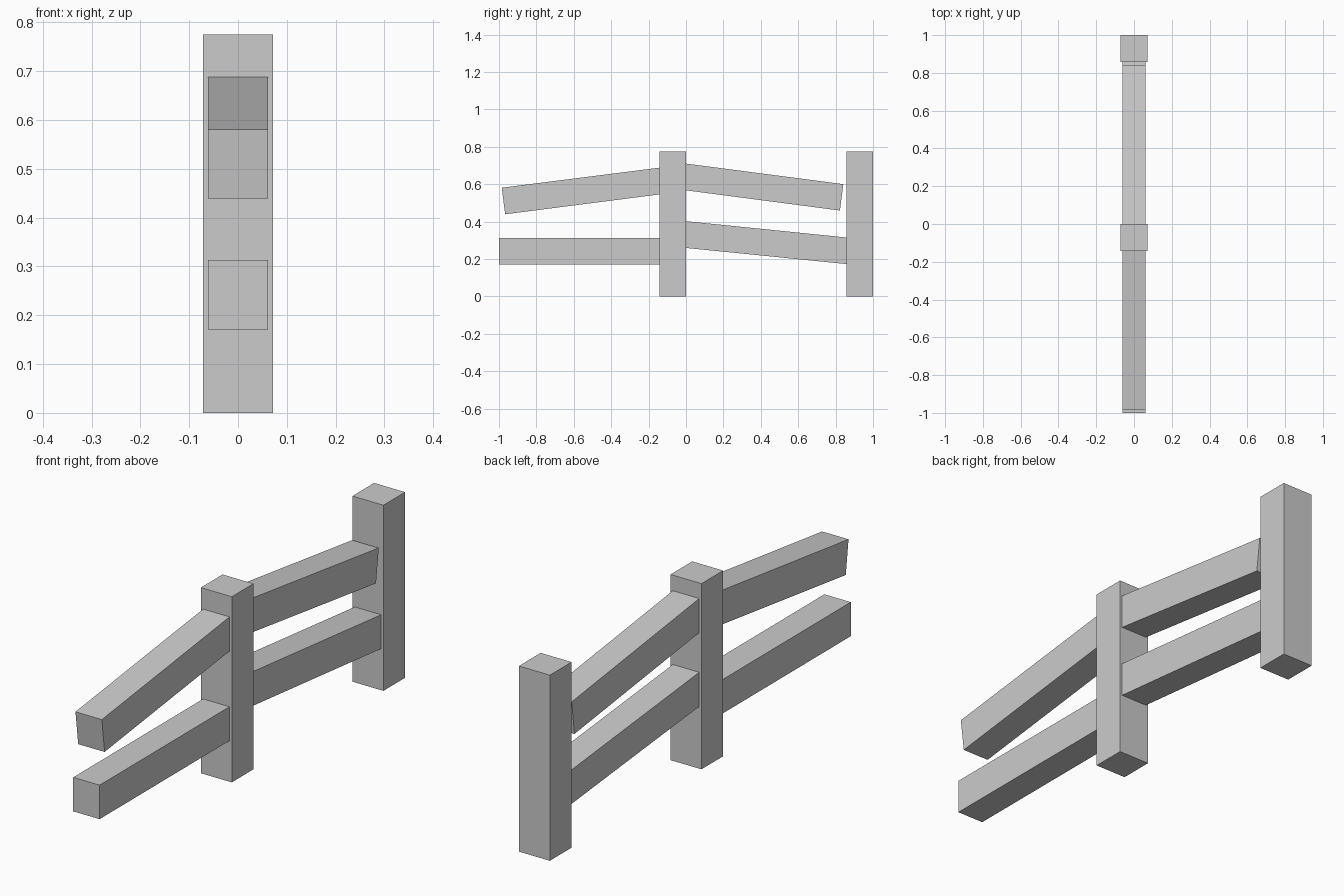
import bpy
import bmesh

if "Cube" in bpy.data.objects:
    bpy.data.objects.remove(bpy.data.objects["Cube"])


def beam(name, profile, half_width):
    """Extrude a (y, z) side profile symmetrically across x."""
    bm = bmesh.new()
    face = bm.faces.new([bm.verts.new((-half_width, y, z)) for y, z in profile])
    side = bmesh.ops.extrude_face_region(bm, geom=[face])["geom"]
    verts = [v for v in side if isinstance(v, bmesh.types.BMVert)]
    bmesh.ops.translate(bm, verts=verts, vec=(2 * half_width, 0, 0))
    bmesh.ops.recalc_face_normals(bm, faces=bm.faces)
    mesh = bpy.data.meshes.new(name)
    bm.to_mesh(mesh)
    bm.free()
    obj = bpy.data.objects.new(name, mesh)
    bpy.context.collection.objects.link(obj)


POST_W, POST_H, RAIL_HALF = 0.143, 0.775, 0.061

# Upright posts
for name, y in (("middle_post", 0.0), ("back_post", 1.0)):
    beam(name, [(y - POST_W, 0), (y, 0), (y, POST_H), (y - POST_W, POST_H)], POST_W / 2)

# Rails: each side profile is cut flush where it meets a post
rails = {
    "front_lower_rail": [(-1, 0.171), (-0.143, 0.171), (-0.143, 0.313), (-1, 0.313)],
    "front_upper_rail": [(-0.967, 0.439), (-0.143, 0.545), (-0.143, 0.688), (-0.985, 0.581)],
    "back_lower_rail": [(0, 0.259), (0.857, 0.173), (0.857, 0.315), (0, 0.402)],
    "back_upper_rail": [(0, 0.567), (0.823, 0.459), (0.841, 0.6), (0, 0.71)],
}
for name, profile in rails.items():
    beam(name, profile, RAIL_HALF)
